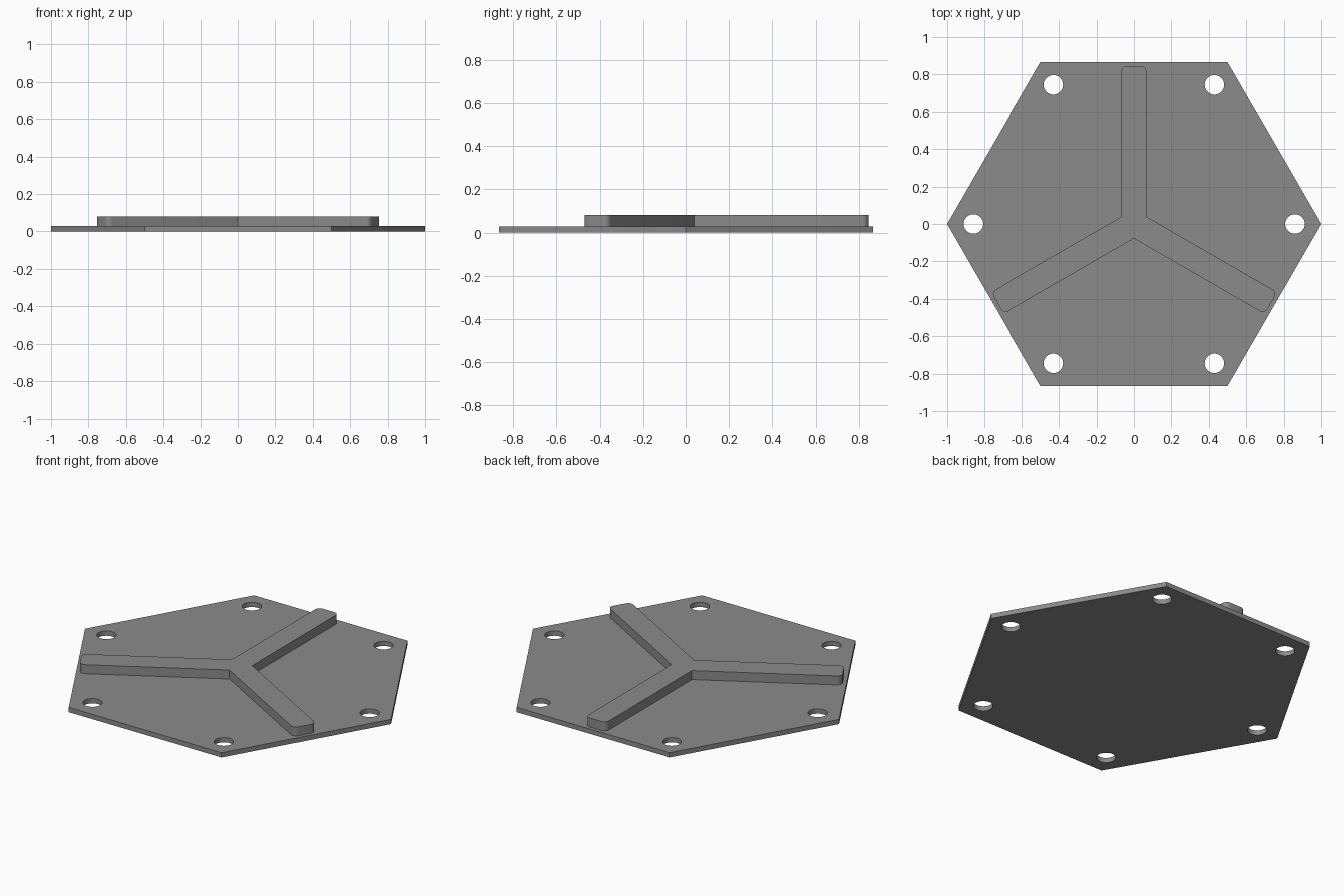
import bpy, bmesh
from math import sin, cos, pi, radians
from mathutils import Vector, Matrix

if "Cube" in bpy.data.objects:
    bpy.data.objects.remove(bpy.data.objects["Cube"])

PLATE_TOP, RIB_TOP = 0.028, 0.081
HALF_WIDTH, ARM_LENGTH, CORNER = 0.067, 0.845, 0.03

grey = bpy.data.materials.new("grey")
grey.use_nodes = True
colour = (0.26, 0.26, 0.26, 1)
grey.diffuse_color = colour
grey.node_tree.nodes["Principled BSDF"].inputs["Base Color"].default_value = colour


def circle(radius, count, centre=(0, 0)):
    return [Vector((centre[0] + radius * cos(2 * pi * i / count),
                    centre[1] + radius * sin(2 * pi * i / count))) for i in range(count)]


def slab(name, outlines, bottom, top):
    """Fill flat outlines (inner ones become holes) and give them thickness."""
    curve = bpy.data.curves.new(name, "CURVE")
    curve.dimensions = "2D"
    curve.fill_mode = "BOTH"
    curve.extrude = (top - bottom) / 2
    for outline in outlines:
        spline = curve.splines.new("POLY")
        spline.points.add(len(outline) - 1)
        for point, co in zip(spline.points, outline):
            point.co = (co.x, co.y, 0, 1)
        spline.use_cyclic_u = True
    obj = bpy.data.objects.new(name, curve)
    bpy.context.collection.objects.link(obj)
    bpy.ops.object.select_all(action="DESELECT")
    obj.select_set(True)
    bpy.context.view_layer.objects.active = obj
    bpy.ops.object.convert(target="MESH")
    obj = bpy.context.object
    obj.name = obj.data.name = name

    # Weld the caps to the walls and rest the slab at its height
    bm = bmesh.new()
    bm.from_mesh(obj.data)
    bmesh.ops.remove_doubles(bm, verts=bm.verts, dist=0.0001)
    bmesh.ops.recalc_face_normals(bm, faces=bm.faces)
    bmesh.ops.translate(bm, verts=bm.verts, vec=(0, 0, (top + bottom) / 2))
    bm.to_mesh(obj.data)
    bm.free()
    obj.data.materials.clear()
    obj.data.materials.append(grey)
    bpy.ops.object.shade_smooth_by_angle(angle=radians(30))
    return obj


# Hexagonal base plate with a bolt hole near each corner
holes = [circle(0.052, 32, centre) for centre in circle(0.86, 6)]
slab("base_plate", [circle(1, 6)] + holes, 0, PLATE_TOP)

# Three-armed rib: one rounded arm tip and one inner corner, repeated by turning
arm = []
for side, start in ((1, 0), (-1, pi / 2)):
    centre = Vector((side * (HALF_WIDTH - CORNER), ARM_LENGTH - CORNER))
    for i in range(7):
        angle = start + i * pi / 12
        arm.append(centre + CORNER * Vector((cos(angle), sin(angle))))
arm.append(Vector((-HALF_WIDTH, HALF_WIDTH / 3 ** 0.5)))
rib = [Matrix.Rotation(2 * pi * turn / 3, 2) @ p for turn in range(3) for p in arm]
slab("three_armed_rib", [rib], PLATE_TOP, RIB_TOP)
